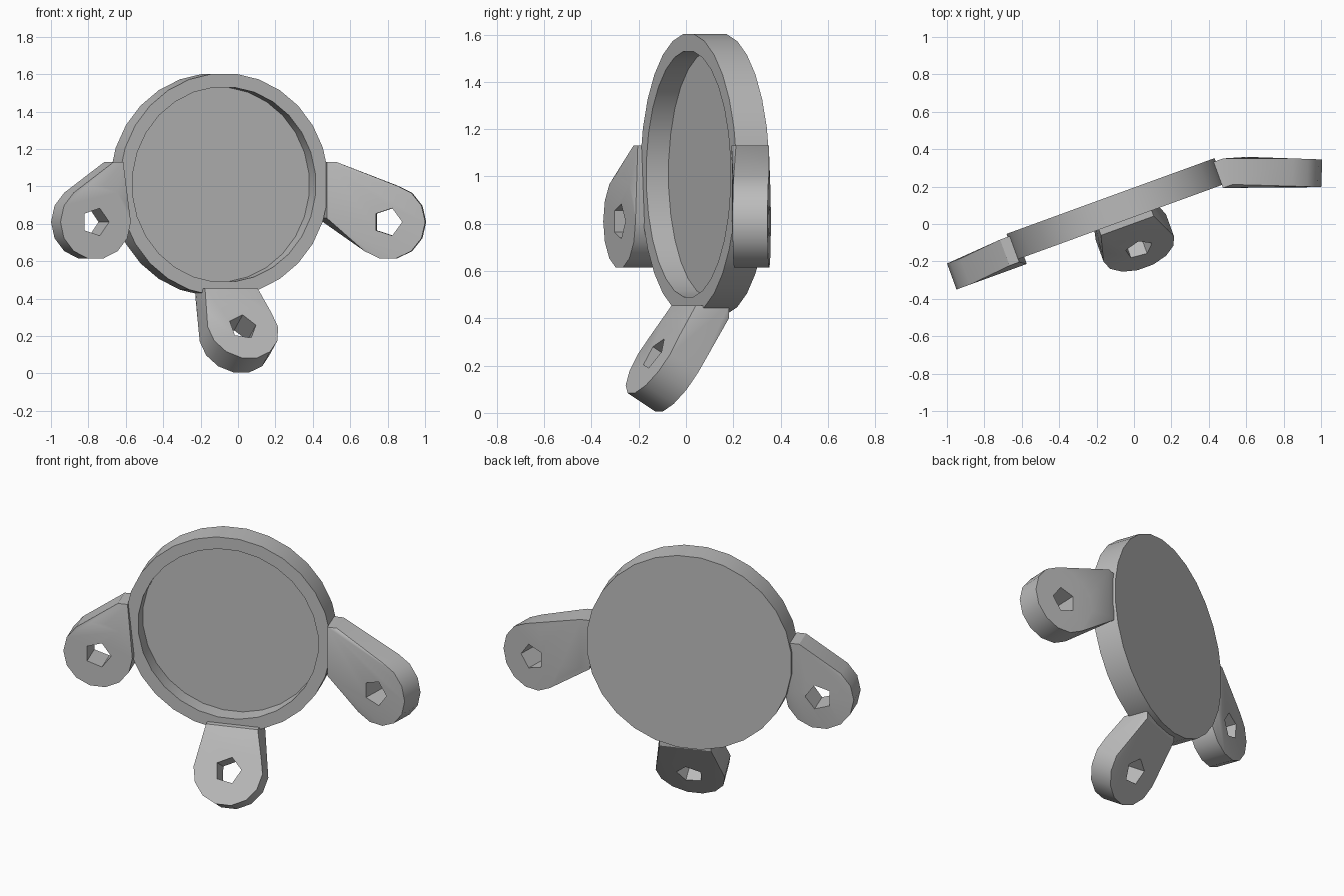
import bpy, bmesh
from math import radians, pi, sin, cos
from mathutils import Matrix, Vector

cube = bpy.data.objects.get("Cube")
if cube:
    bpy.data.objects.remove(cube, do_unlink=True)

grey = bpy.data.materials.new("plain_grey")
grey.use_nodes = True
colour = (0.5, 0.5, 0.5, 1)
grey.diffuse_color = colour
grey.node_tree.nodes["Principled BSDF"].inputs["Base Color"].default_value = colour

THICK = 0.148
HALF = THICK / 2
# Dish frame: x across the dish, -y out of its open face
DISH = Matrix.Translation((-0.10, 0.08, 1.01)) @ Matrix.Rotation(radians(20), 4, 'Z')


def finish(name, bm):
    bmesh.ops.recalc_face_normals(bm, faces=bm.faces)
    mesh = bpy.data.meshes.new(name)
    bm.to_mesh(mesh)
    bm.free()
    mesh.materials.append(grey)
    obj = bpy.data.objects.new(name, mesh)
    bpy.context.collection.objects.link(obj)
    return obj


def smooth(obj):
    bpy.ops.object.select_all(action='DESELECT')
    obj.select_set(True)
    bpy.context.view_layer.objects.active = obj
    bpy.ops.object.shade_smooth_by_angle(angle=radians(30))


def prism_points(sides, radius, depth, frame, start=0.0):
    """Two rings of points, facing along the y axis of the frame."""
    return [[frame @ Vector((radius * cos(a), y, radius * sin(a)))
             for a in (start + 2 * pi * i / sides for i in range(sides))]
            for y in (-depth / 2, depth / 2)]


# Round shallow dish, turned from a half section
bm = bmesh.new()
SEGMENTS = 28
floor = 0.1 - HALF
section = [(0, floor), (0.523, floor), (0.523, -HALF),
           (0.596, -HALF), (0.596, HALF), (0, HALF)]
verts = [bm.verts.new((r, y, 0)) for r, y in section]
edges = [bm.edges.new(pair) for pair in zip(verts, verts[1:])]
bmesh.ops.spin(bm, geom=verts + edges, cent=(0, 0, 0), axis=(0, 1, 0),
               angle=2 * pi, steps=SEGMENTS, use_merge=True)
bmesh.ops.remove_doubles(bm, verts=bm.verts, dist=0.0005)
bmesh.ops.dissolve_limit(bm, angle_limit=0.01, verts=bm.verts, edges=bm.edges)
bmesh.ops.rotate(bm, verts=bm.verts, cent=(0, 0, 0),
                 matrix=Matrix.Rotation(pi / SEGMENTS, 3, 'Y'))
bm.transform(DISH)
smooth(finish("dish", bm))


def lug(name, centre, yaw, tilt, foot, foot_size, hole_turn):
    """Round eye blended into a rectangular foot, with a five-sided hole."""
    frame = (DISH @ Matrix.Translation(centre) @ Matrix.Rotation(radians(yaw), 4, 'Z')
             @ Matrix.Rotation(radians(tilt), 4, 'X'))
    bm = bmesh.new()
    for ring in prism_points(14, 0.2, THICK, frame):
        for p in ring:
            bm.verts.new(p)
    bmesh.ops.create_cube(bm, size=1, matrix=DISH @ Matrix.Translation(foot)
                          @ Matrix.Diagonal((*foot_size, 1)))
    # Wrap both shapes in one hull
    for f in list(bm.faces):
        bm.faces.remove(f)
    for e in list(bm.edges):
        bm.edges.remove(e)
    hull = bmesh.ops.convex_hull(bm, input=bm.verts)
    junk = {v for v in hull["geom_interior"] + hull["geom_unused"]
            if isinstance(v, bmesh.types.BMVert)}
    bmesh.ops.delete(bm, geom=list(junk), context='VERTS')
    bmesh.ops.dissolve_limit(bm, angle_limit=0.01, verts=bm.verts, edges=bm.edges)
    body = finish(name, bm)

    # Pentagon cutter
    bm = bmesh.new()
    near, far = [[bm.verts.new(p) for p in ring] for ring in
                 prism_points(5, 0.077, 0.6, frame, radians(hole_turn))]
    bm.faces.new(near)
    bm.faces.new(far)
    for i in range(5):
        j = (i + 1) % 5
        bm.faces.new((near[i], near[j], far[j], far[i]))
    cutter = finish(name + "_cutter", bm)

    mod = body.modifiers.new("hole", 'BOOLEAN')
    mod.object = cutter
    mod.solver = 'EXACT'
    bpy.ops.object.select_all(action='DESELECT')
    body.select_set(True)
    bpy.context.view_layer.objects.active = body
    bpy.ops.object.modifier_apply(modifier="hole")
    bpy.data.objects.remove(cutter, do_unlink=True)
    smooth(body)


# Three mounting lugs around the rim
SIDE_FOOT = (0.055, THICK, 0.3)
lug("right_lug", (-0.745, -0.04, -0.2), 0, 0, (-0.607, -0.017, -0.03), SIDE_FOOT, 0)
lug("left_lug", (0.917, -0.123, -0.2), -22, 0, (0.607, -0.017, -0.03), SIDE_FOOT, 0)
lug("bottom_lug", (0.045, -0.182, -0.8), 0, -32, (0.03, -0.032, -0.583),
    (0.3, THICK, 0.055), 8)
